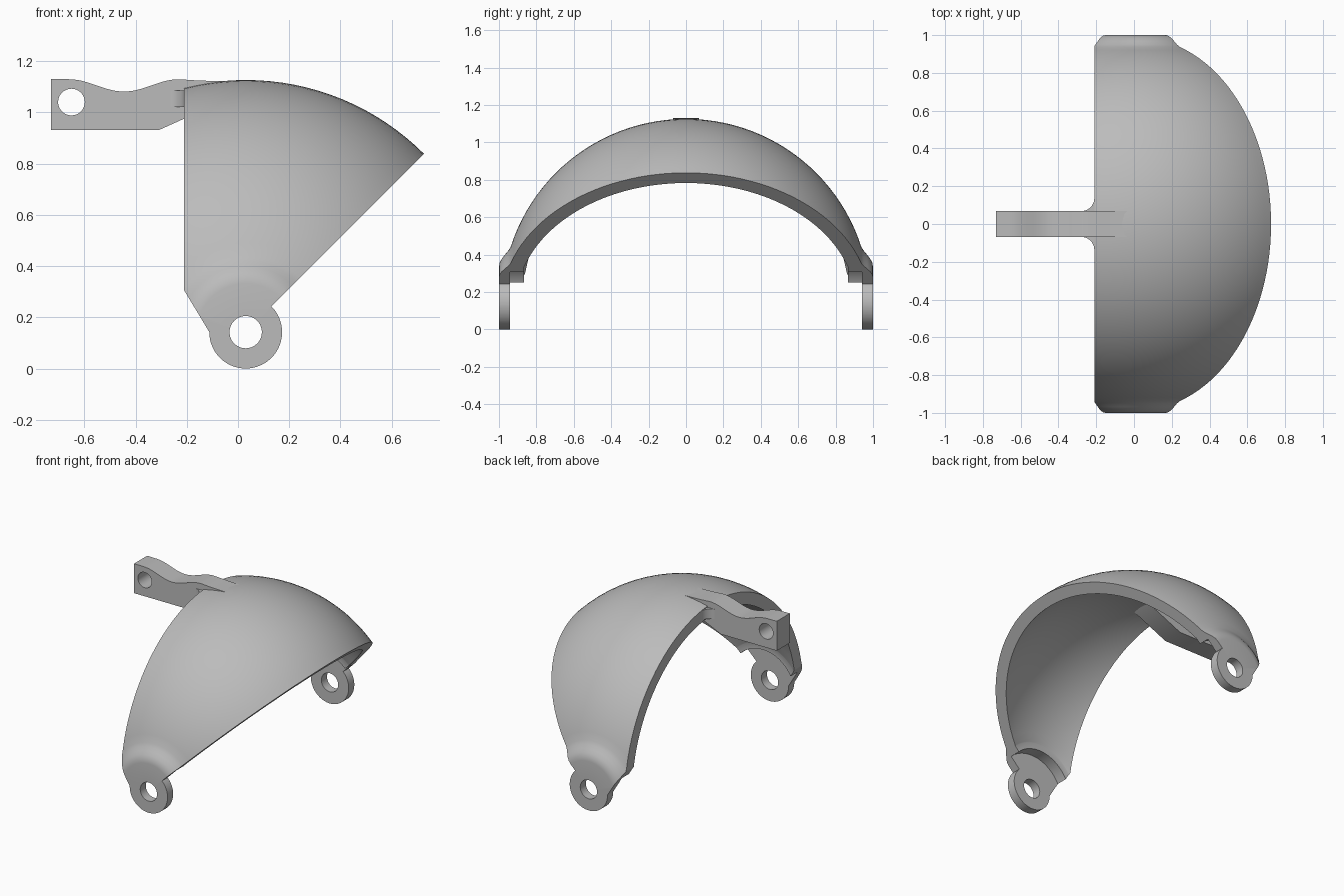
import bpy, bmesh
from math import sin, cos, pi, sqrt, asin, radians
from mathutils import Vector, Matrix

if "Cube" in bpy.data.objects:
    bpy.data.objects.remove(bpy.data.objects["Cube"])

PX, PZ = 0.03, 0.142          # pivot axis, parallel to y
R_OUT, R_IN = 0.984, 0.907    # shell radii
CUT_X = -0.21                 # flat back edge of the shell

grey = bpy.data.materials.new("plain grey")
grey.use_nodes = True
grey.diffuse_color = (0.5, 0.5, 0.5, 1)
grey.node_tree.nodes["Principled BSDF"].inputs["Base Color"].default_value = (0.5, 0.5, 0.5, 1)


def make_object(name, bm):
    bmesh.ops.recalc_face_normals(bm, faces=bm.faces)
    mesh = bpy.data.meshes.new(name)
    bm.to_mesh(mesh)
    bm.free()
    mesh.materials.append(grey)
    obj = bpy.data.objects.new(name, mesh)
    bpy.context.collection.objects.link(obj)
    return obj


def prism(name, points, direction):
    """Extrude a closed outline of 3D points."""
    bm = bmesh.new()
    face = bm.faces.new([bm.verts.new(p) for p in points])
    new = bmesh.ops.extrude_face_region(bm, geom=[face])["geom"]
    bmesh.ops.translate(bm, vec=direction, verts=[g for g in new if isinstance(g, bmesh.types.BMVert)])
    return make_object(name, bm)


def boolean(obj, cutter, operation):
    mod = obj.modifiers.new("cut", 'BOOLEAN')
    mod.operation, mod.object, mod.solver = operation, cutter, 'EXACT'
    with bpy.context.temp_override(object=obj, active_object=obj, selected_objects=[obj]):
        bpy.ops.object.modifier_apply(modifier=mod.name)
    bpy.data.objects.remove(cutter)


def smooth(obj):
    bpy.ops.object.select_all(action='DESELECT')
    obj.select_set(True)
    bpy.context.view_layer.objects.active = obj
    bpy.ops.object.shade_smooth_by_angle(angle=radians(30))


def arc(cx, cy, r, start, end, n):
    return [(cx + r * cos(radians(start + (end - start) * i / n)),
             cy + r * sin(radians(start + (end - start) * i / n))) for i in range(n + 1)]


# Shell and pivot lugs: a (radius, y) section turned around the pivot axis
HOLE = 0.063
lug_out = [(HOLE, 1.0), (0.19, 1.0), (0.215, 0.996), (0.238, 0.984), (0.258, 0.968), (0.278, 0.951)]
lug_in = [(0.275, 0.865), (0.235, 0.865), (0.235, 0.94), (HOLE, 0.94)]


def sphere_points(r, r_lug, n):
    a = asin(r_lug / r)
    return [(r * sin(t), r * cos(t)) for t in (a + (pi - 2 * a) * i / n for i in range(n + 1))]


def flip(points):
    return [(r, -y) for r, y in reversed(points)]


section = lug_out + sphere_points(R_OUT, 0.30, 48) + flip(lug_out)
section += flip(lug_in) + list(reversed(sphere_points(R_IN, 0.28, 40))) + lug_in

STEPS = 128
bm = bmesh.new()
rings = []
for i in range(STEPS):
    t = 2 * pi * i / STEPS
    rings.append([bm.verts.new((PX + r * cos(t), y, PZ + r * sin(t))) for r, y in section])
count = len(section)
for i in range(STEPS):
    a, b = rings[i], rings[(i + 1) % STEPS]
    for j in range(count):
        k = (j + 1) % count
        bm.faces.new((a[j], a[k], b[k], b[j]))
shell = make_object("shell_with_lugs", bm)

# Side outline: round lug end, 45 degree front edge, upright back edge
outline = [(CUT_X, 0.305)] + arc(PX, PZ, 0.142, 180, 405, 56)
outline += [(PX + 1.2, PZ + 1.2), (CUT_X, PZ + 1.2)]
boolean(shell, prism("shell_outline", [(x, -1.2, z) for x, z in outline], Vector((0, 2.4, 0))), 'INTERSECT')
smooth(shell)

# Arm with a wavy top, running into the crown of the shell
top = [(-0.73, 1.13)]
for i in range(25):
    u = i / 24
    top.append((-0.66 + 0.43 * u, 1.105 + 0.024 * cos(2 * pi * u)))
top += [(-0.17, 1.125), (-0.1, 1.122), (0.0, 1.12)]
under = [(0.0, 1.08), (-0.05, 1.047), (-0.31, 0.93), (-0.73, 0.93)]
arm = prism("arm", [(x, -0.07, z) for x, z in top + under], Vector((0, 0.14, 0)))
hole = prism("arm_hole", [(x, -0.2, z) for x, z in arc(-0.65, 1.04, 0.052, 0, 360, 48)[:-1]], Vector((0, 0.4, 0)))
boolean(arm, hole, 'DIFFERENCE')
smooth(arm)

# Flared joint between the arm and the back edge of the shell
half = arc(-0.28, 0.138, 0.07, -90, 0, 10) + [(-0.19, 0.138)]
joint = half + [(x, -y) for x, y in reversed(half)]
flare = prism("arm_flare", [(x, y, 1.02) for x, y in joint], Vector((0, 0, 0.066)))
smooth(flare)
